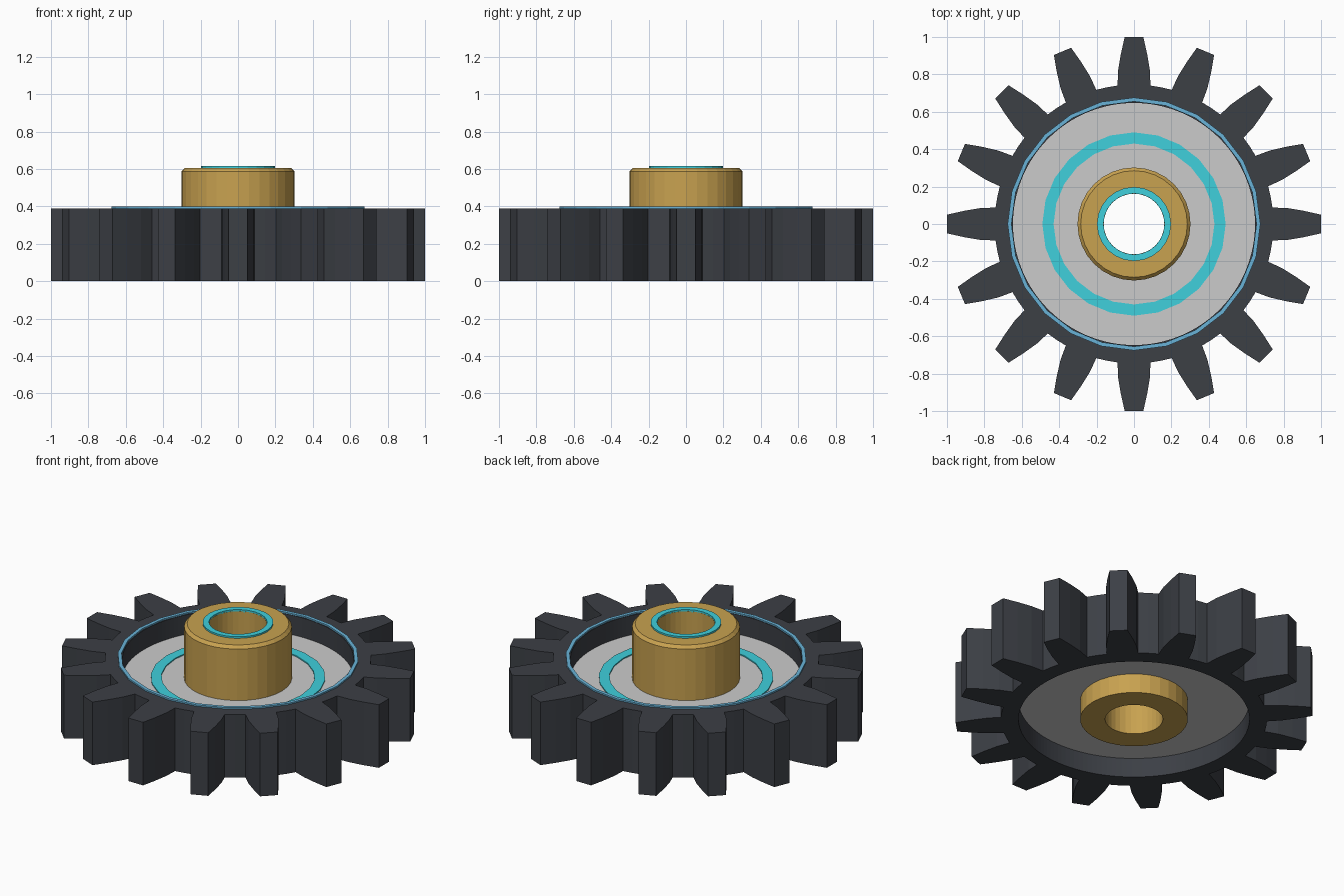
import bpy, bmesh
from math import sin, cos, atan2, hypot, pi, radians

if "Cube" in bpy.data.objects:
    bpy.data.objects.remove(bpy.data.objects["Cube"])

TEETH = 16
# half of one tooth outline: (radial distance, half width), root to tip
FLANK = [(0.74, 0.088), (0.82, 0.085), (0.91, 0.07), (0.999, 0.05)]
ROOT = 0.745


def material(name, rgb):
    m = bpy.data.materials.new(name)
    m.diffuse_color = (*rgb, 1)
    m.use_nodes = True
    m.node_tree.nodes["Principled BSDF"].inputs["Base Color"].default_value = m.diffuse_color
    return m


def loft(name, loops, mat=None):
    """Closed tube of equal-length loops, the last joined back to the first."""
    bm = bmesh.new()
    rows = [[bm.verts.new(p) for p in loop] for loop in loops]
    n = len(rows[0])
    for k, row in enumerate(rows):
        nxt = rows[(k + 1) % len(rows)]
        for i in range(n):
            j = (i + 1) % n
            bm.faces.new((row[i], row[j], nxt[j], nxt[i]))
    bmesh.ops.recalc_face_normals(bm, faces=bm.faces)
    me = bpy.data.meshes.new(name)
    bm.to_mesh(me)
    bm.free()
    ob = bpy.data.objects.new(name, me)
    bpy.context.collection.objects.link(ob)
    if mat:
        me.materials.append(mat)
    return ob


def circle(r, z, n, start=0.0):
    return [(r * cos(start + 2 * pi * i / n), r * sin(start + 2 * pi * i / n), z)
            for i in range(n)]


def lathe(name, profile, n, mat=None):
    return loft(name, [circle(r, z, n) for r, z in profile], mat)


def ring(name, r0, r1, z0, z1, n, mat=None):
    return lathe(name, [(r0, z0), (r1, z0), (r1, z1), (r0, z1)], n, mat)


steel = material("dark_steel", (0.045, 0.05, 0.06))
brass = material("brass", (0.58, 0.36, 0.08))
cyan = material("cyan", (0.05, 0.63, 0.72))
blue = material("light_blue", (0.14, 0.45, 0.68))

# Toothed rim
tooth = [(x, -w) for x, w in FLANK] + [(x, w) for x, w in reversed(FLANK)]
outline = []
for t in range(TEETH):
    a = 2 * pi * t / TEETH
    for x, y in tooth:
        r, b = hypot(x, y), a + atan2(y, x)
        outline.append((r * cos(b), r * sin(b)))
    b = a + pi / TEETH
    outline.append((ROOT * cos(b), ROOT * sin(b)))
N = len(outline)
step = 2 * pi / N
H = 0.39
loft("toothed_rim", [
    circle(0.647, 0, N, -3.5 * step),
    [(x, y, 0) for x, y in outline],
    [(x, y, H) for x, y in outline],
    circle(0.647, H, N, -3.5 * step)], steel)

# Recessed web between rim and hub
ring("web_disc", 0.25, 0.648, 0.12, 0.27, 72)

# Hub with chamfered top and through bore
lathe("hub", [(0.162, 0), (0.302, 0), (0.302, 0.588), (0.285, 0.606), (0.162, 0.606)],
      32, brass)

# Thin accent rings
ring("web_accent_ring", 0.43, 0.49, 0.262, 0.277, 24, cyan)
ring("hub_accent_ring", 0.163, 0.198, 0.60, 0.616, 24, cyan)
ring("rim_accent_ring", 0.655, 0.676, 0.385, 0.399, 24, blue)
